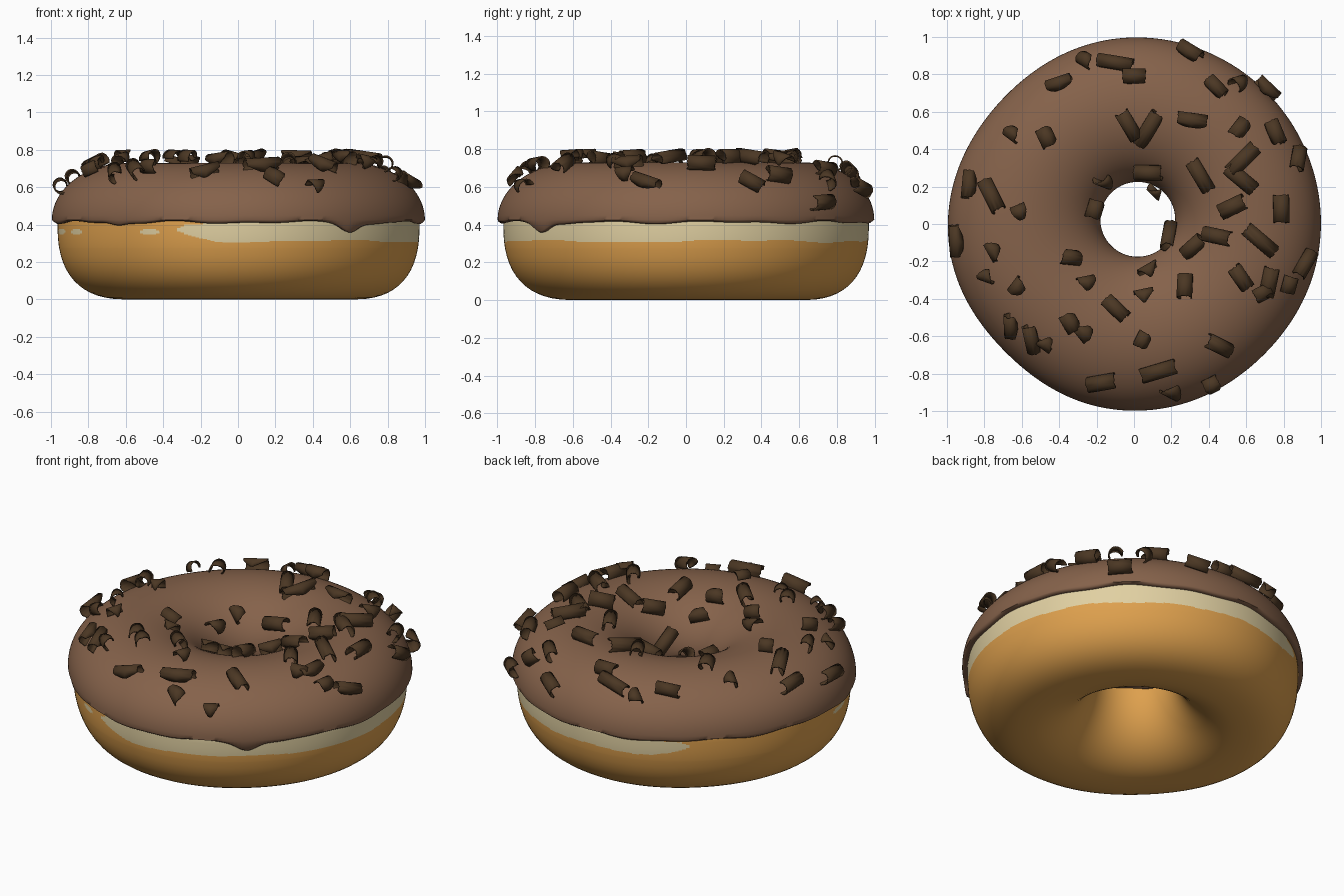
import bpy, bmesh, math, random
from mathutils import Vector, Matrix

if "Cube" in bpy.data.objects:
    bpy.data.objects.remove(bpy.data.objects["Cube"])
random.seed(4)
PI = math.pi

def material(name, rgb):
    m = bpy.data.materials.new(name)
    m.diffuse_color = (*rgb, 1)
    m.use_nodes = True
    m.node_tree.nodes["Principled BSDF"].inputs["Base Color"].default_value = m.diffuse_color
    return m

DOUGH = material("golden dough", (0.73, 0.352, 0.075))
CREAM = material("pale dough", (0.75, 0.63, 0.36))
ICING = material("milk chocolate icing", (0.235, 0.122, 0.069))
DARK = material("dark chocolate", (0.07, 0.038, 0.017))

def finish(bm, name, mats, angle=40):
    me = bpy.data.meshes.new(name)
    bmesh.ops.recalc_face_normals(bm, faces=bm.faces)
    bm.to_mesh(me)
    bm.free()
    for m in mats:
        me.materials.append(m)
    ob = bpy.data.objects.new(name, me)
    bpy.context.collection.objects.link(ob)
    bpy.ops.object.select_all(action='DESELECT')
    ob.select_set(True)
    bpy.context.view_layer.objects.active = ob
    bpy.ops.object.shade_smooth_by_angle(angle=math.radians(angle))
    return ob

def bump(t, centre, width):
    d = (t - centre + 180) % 360 - 180
    return math.exp(-(d / width) ** 2)

def spow(v, e):
    return math.copysign(abs(v) ** e, v)

def ring_point(r, z, t):
    """Place a profile point at angle t (degrees): uneven rim, off-centre hole."""
    outer = max(0, min(1, (r - 0.2) / 0.8))
    squash = 1 - outer * (0.03 * bump(t, 137, 30) + 0.03 * bump(t, 225, 25)
                          + 0.015 * bump(t, 315, 25))
    a = math.radians(t)
    return Vector((r * squash * math.cos(a) + 0.02 * (1 - outer),
                   r * squash * math.sin(a) + 0.025 * (1 - outer), z))

def lathe(profile, segs):
    """Closed ring whose profile (list of r, z) may vary with the angle."""
    bm = bmesh.new()
    rows = [[bm.verts.new(ring_point(r, z, 360 * i / segs))
             for r, z in profile(360 * i / segs)] for i in range(segs)]
    n = len(rows[0])
    for i in range(segs):
        a, b = rows[i], rows[(i + 1) % segs]
        for j in range(n):
            k = (j + 1) % n
            bm.faces.new((a[j], b[j], b[k], a[k]))
    return bm

# Dough ring: squarer outside below, rounder towards the hole
def dough_profile(t):
    phis = [-0.24 * i / 24 for i in range(24)]
    phis += [-0.24 - (2 * PI - 0.24) * i / 56 for i in range(56)]
    pts = []
    for p in phis:
        c, s = math.cos(p), math.sin(p)
        e = 0.8 if (c > 0 and s < 0) else 1.0
        pts.append((0.6 + 0.37 * spow(c, e), 0.4 + (0.4 if s < 0 else 0.29) * spow(s, e)))
    return pts

bm = lathe(dough_profile, 288)
for f in bm.faces:
    c = f.calc_center_median()
    if c.xy.length < 0.8:
        continue
    t = math.degrees(math.atan2(c.y, c.x))
    ends = min(t + 110, 126 - t) / 14          # the pale band fades out at both ends
    half = 0.06 * min(1, max(0, ends)) ** 0.6
    wave = 0.005 * math.sin(math.radians(5 * t)) + 0.003 * math.sin(math.radians(13 * t))
    pale = abs(c.z - 0.372 - wave * (c.z < 0.36)) < half
    for st, w in ((-155, 4), (-120, 4), (-169, 5)):      # stray pale spots
        pale |= ((t - st) / w) ** 2 + ((c.z - 0.362) / 0.016) ** 2 < 1
    f.material_index = int(pale)
finish(bm, "dough_ring", [DOUGH, CREAM])

# Icing cap: half ellipse with a wavy, dripping lower edge turned in to the dough
def icing_profile(t):
    a = math.radians(t)
    edge = (0.413 + 0.005 * math.sin(9 * a) + 0.004 * math.sin(16 * a + 1)
            - 0.045 * bump(t, 308, 4.5) - 0.012 * bump(t, 318, 6) - 0.015 * bump(t, 228, 4))
    inner = 0.40 + 0.008 * math.sin(5 * a)
    arc = [PI * i / 40 for i in range(41)]
    pts = [(0.955, edge + 0.004), (0.985, edge - 0.002), (0.997, edge + 0.006)]
    pts += [(0.6 + 0.4 * math.cos(p), 0.425 + 0.305 * math.sin(p)) for p in arc]
    pts += [(0.203, inner + 0.006), (0.212, inner), (0.24, inner + 0.004)]
    return pts

finish(lathe(icing_profile, 288), "icing", [ICING], 60)

# Rolled chocolate shavings
def frame_on_icing(x, y, angle):
    """Matrix on the icing surface at x, y with local X along the curl."""
    w = max(0, 1 - (math.hypot(x, y) - 0.2) / 0.8)
    px, py = x - 0.02 * w, y - 0.025 * w
    t = math.atan2(py, px)
    p = math.acos(max(-0.96, min(0.96, (math.hypot(px, py) - 0.6) / 0.4)))
    base = ring_point(0.6 + 0.4 * math.cos(p), 0.425 + 0.305 * math.sin(p), math.degrees(t))
    nr, nz = math.cos(p) / 0.4, math.sin(p) / 0.305
    n = Vector((nr * math.cos(t), nr * math.sin(t), nz)).normalized()
    ax = Vector((math.cos(math.radians(angle)), math.sin(math.radians(angle)), 0))
    ax = (ax - n * ax.dot(n)).normalized()
    m = Matrix((ax, n.cross(ax), n)).transposed().to_4x4()
    m.translation = base + n * 0.028
    return m

def add_curl(bm, mat, length, radius, sweep, taper):
    steps, roll = 18, random.uniform(-0.7, 0.7)
    skew = random.uniform(-0.3, 0.3)
    prev = None
    for i in range(steps + 1):
        u = i / steps
        a = PI / 2 + roll + (u - 0.5) * sweep
        r = radius * (1 - 0.2 * u)
        k = min(1, 0.12 + (1 - u) / taper)         # one end runs to a point
        h = length / 2 * k * (1 + random.uniform(-0.05, 0.05))
        mid = skew * length / 2 * (1 - k)
        row = [bm.verts.new(mat @ Vector((mid + h * s, r * math.cos(a), r * math.sin(a))))
               for s in (-1, 0, 1)]
        if prev:
            for j in (0, 1):
                bm.faces.new((prev[j], prev[j + 1], row[j + 1], row[j]))
        prev = row

# long rolls: x, y, direction
LONG = [(-.40, .75, 15), (-.10, .85, -15), (0, .78, 0), (.29, .90, -50), (.43, .72, -50),
        (.70, .71, -35), (-.03, .53, -60), (.08, .51, 60), (.31, .55, -8), (.74, .48, -72),
        (.08, .29, 10), (.36, .26, -60), (.57, .24, -40), (.78, .08, 90), (.86, .34, 60),
        (.53, .09, 25), (.45, -.07, -12), (.33, -.13, 35), (.67, -.09, -40), (.18, -.06, -50),
        (-.76, .15, -60), (-.87, .21, 90), (-.93, -.09, 88), (-.66, -.55, 82),
        (-.55, -.62, 95), (-.17, -.84, 18), (.13, -.78, 18), (.45, -.65, -30), (.28, -.34, 90),
        (-.10, -.46, -45), (.57, -.29, -55), (.72, -.31, 80), (.90, -.21, 45), (.58, .34, 45)]
# short broken flakes: x, y
SHORT = [(-.25, .87), (.55, .73), (-.65, .49), (-.47, .47), (.56, .50), (-.17, .25),
         (-.23, .08), (.14, .20), (-.61, .06), (-.74, -.14), (-.78, -.27), (-.62, -.34),
         (-.35, -.18), (-.26, -.33), (.09, -.27), (.06, -.40), (-.34, -.53), (-.26, -.58),
         (-.47, -.64), (.05, -.62), (.20, -.87), (.41, -.85), (.82, -.32), (.68, -.37)]
bm = bmesh.new()
for x, y, ang in LONG:
    add_curl(bm, frame_on_icing(x, y, ang), random.uniform(0.12, 0.20),
             random.uniform(0.037, 0.045), random.uniform(4.6, 5.8), 0.25)
for x, y in SHORT:
    add_curl(bm, frame_on_icing(x, y, random.uniform(0, 180)), random.uniform(0.08, 0.11),
             random.uniform(0.037, 0.045), random.uniform(3.2, 4.8), 0.55)
shavings = finish(bm, "chocolate_shavings", [DARK])
solid = shavings.modifiers.new("thickness", 'SOLIDIFY')
solid.thickness = 0.008
solid.offset = 0
